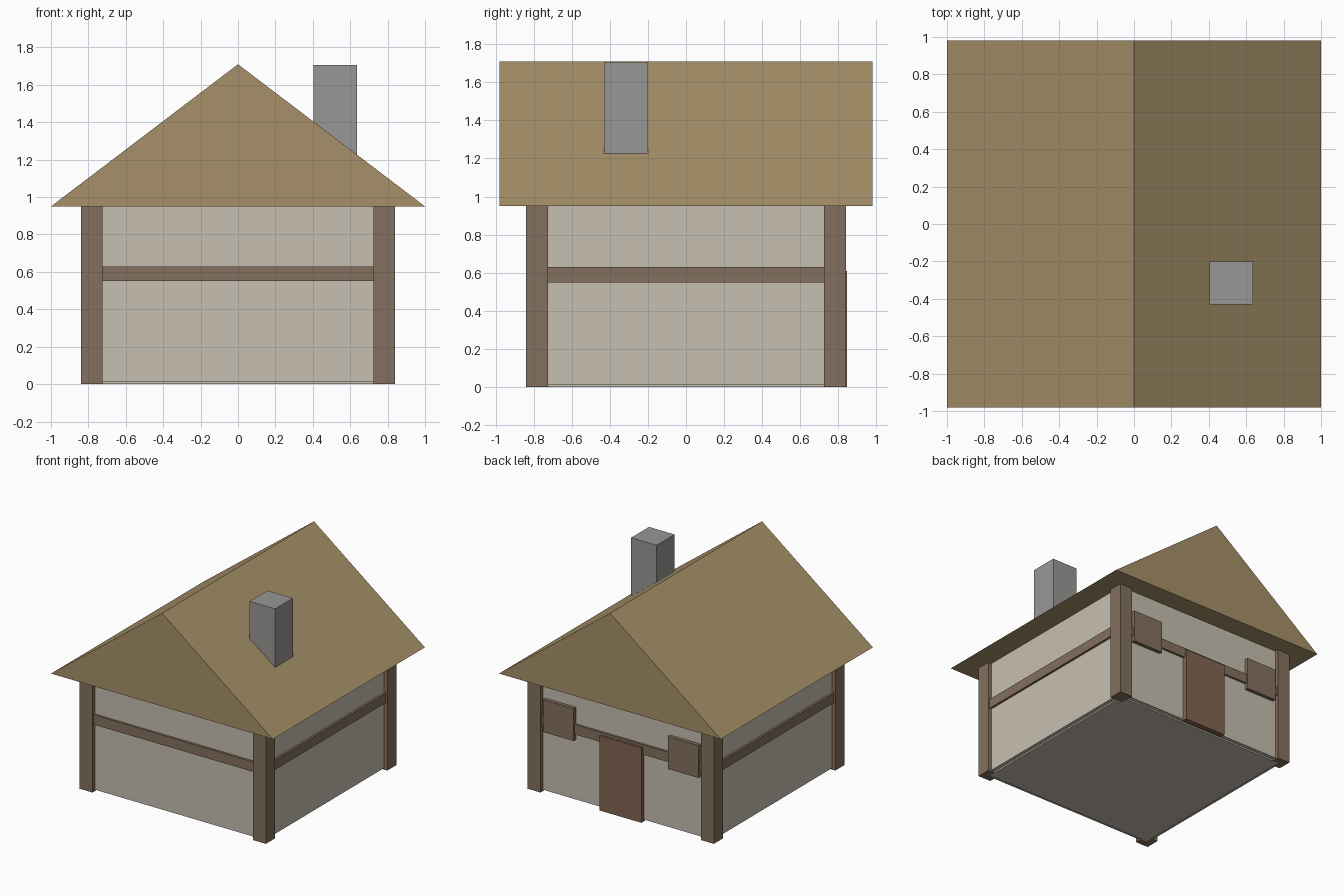
import bpy

if "Cube" in bpy.data.objects:
    bpy.data.objects.remove(bpy.data.objects["Cube"])


def material(name, rgb):
    m = bpy.data.materials.new(name)
    m.diffuse_color = (*rgb, 1)
    m.use_nodes = True
    m.node_tree.nodes["Principled BSDF"].inputs["Base Color"].default_value = m.diffuse_color
    return m


PLASTER = material("plaster", (0.57, 0.52, 0.44))
TIMBER = material("timber", (0.23, 0.16, 0.11))
DOOR = material("door_wood", (0.22, 0.13, 0.085))
THATCH = material("thatch", (0.38, 0.28, 0.14))
STONE = material("stone", (0.32, 0.31, 0.30))


def mesh_object(name, verts, faces, mat):
    mesh = bpy.data.meshes.new(name)
    mesh.from_pydata(verts, [], faces)
    mesh.materials.append(mat)
    ob = bpy.data.objects.new(name, mesh)
    bpy.context.collection.objects.link(ob)
    return ob


def prism(name, profile, y0, y1, mat):
    """Extrude an anticlockwise (x, z) profile from y0 to y1."""
    n = len(profile)
    verts = [(x, y, z) for y in (y0, y1) for x, z in profile]
    faces = [tuple(range(n)), tuple(reversed(range(n, 2 * n)))]
    faces += [(i, i + n, (i + 1) % n + n, (i + 1) % n) for i in range(n)]
    return mesh_object(name, verts, faces, mat)


def box(name, x, y, z, mat):
    profile = [(x[0], z[0]), (x[1], z[0]), (x[1], z[1]), (x[0], z[1])]
    return prism(name, profile, y[0], y[1], mat)


# Walls and the floor slab just below them
box("walls", (-0.81, 0.81), (-0.81, 0.81), (0.012, 0.95), PLASTER)
box("floor", (-0.78, 0.78), (-0.78, 0.78), (0, 0.012), PLASTER)

# Corner posts
for sx, side in ((-1, "left"), (1, "right")):
    for sy, end in ((-1, "front"), (1, "back")):
        box(f"{end}_{side}_post", sorted((sx * 0.725, sx * 0.84)),
            sorted((sy * 0.725, sy * 0.84)), (0, 0.95), TIMBER)

# Horizontal beams between the posts
for s, end, side in ((-1, "front", "left"), (1, "back", "right")):
    depth = sorted((s * 0.79, s * 0.828))
    box(f"{end}_beam", (-0.725, 0.725), depth, (0.55, 0.63), TIMBER)
    box(f"{side}_beam", depth, (-0.725, 0.725), (0.55, 0.63), TIMBER)

# Door and window shutters on the back wall
box("door", (-0.19, 0.19), (0.80, 0.846), (0, 0.61), DOOR)
for s, side in ((-1, "left"), (1, "right")):
    box(f"{side}_shutter", sorted((s * 0.425, s * 0.70)), (0.80, 0.84),
        (0.50, 0.765), TIMBER)

# Solid gable roof
prism("roof", [(-1, 0.95), (1, 0.95), (0, 1.71)], -0.98, 0.98, THATCH)

# Chimney rising out of the right slope
box("chimney", (0.405, 0.635), (-0.43, -0.20), (1.15, 1.705), STONE)
